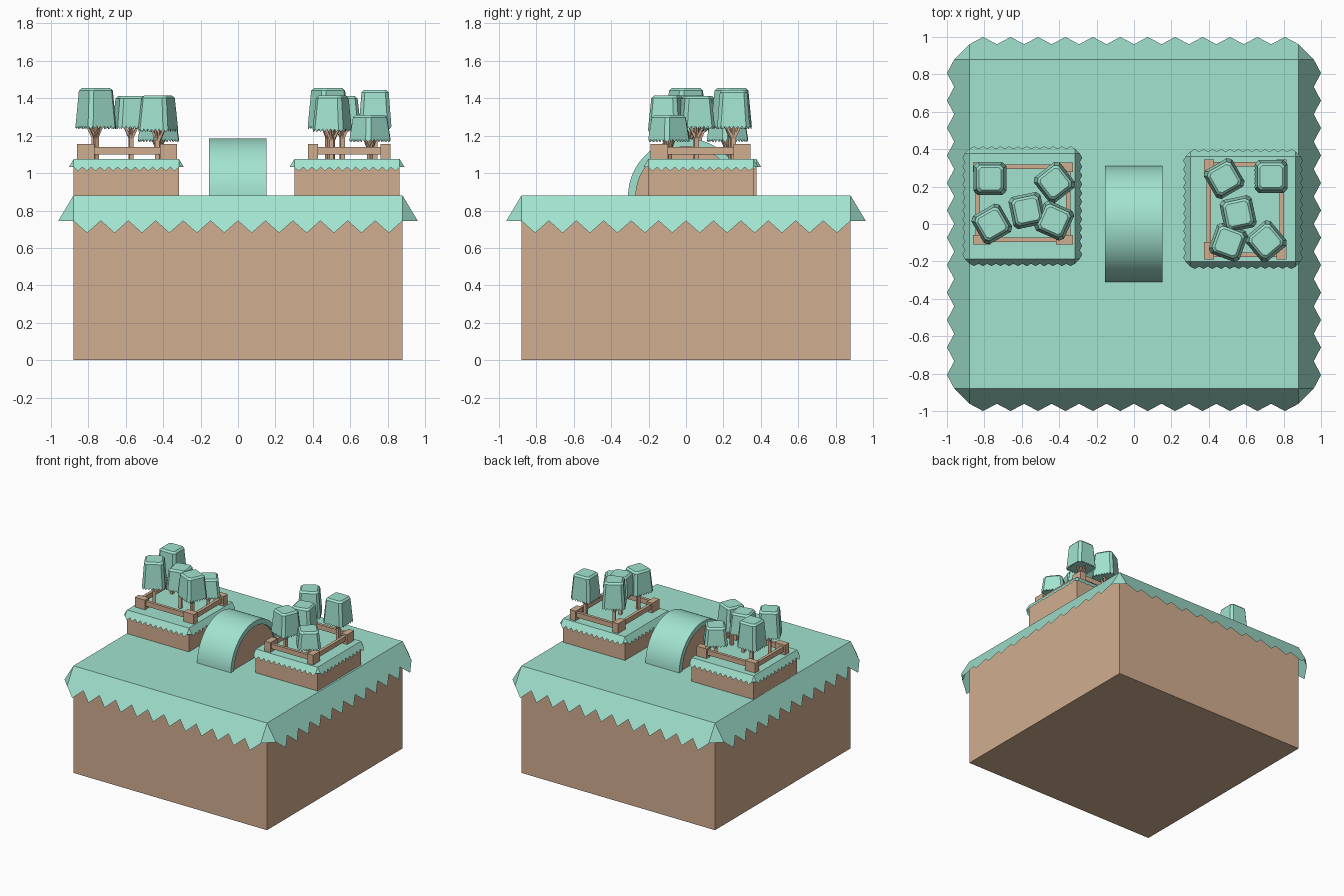
import bpy, bmesh, math
from mathutils import Matrix, Vector

if "Cube" in bpy.data.objects:
    bpy.data.objects.remove(bpy.data.objects["Cube"])


def material(name, col):
    m = bpy.data.materials.new(name)
    m.diffuse_color = col
    m.use_nodes = True
    m.node_tree.nodes["Principled BSDF"].inputs["Base Color"].default_value = m.diffuse_color
    return m


GRASS = material("grass", (0.36, 0.77, 0.63, 1))
EARTH = material("earth", (0.64, 0.42, 0.28, 1))


def finish(name, bm, mat, recalc=True):
    if recalc:
        bmesh.ops.recalc_face_normals(bm, faces=bm.faces)
    me = bpy.data.meshes.new(name)
    bm.to_mesh(me)
    bm.free()
    me.materials.append(mat)
    ob = bpy.data.objects.new(name, me)
    bpy.context.collection.objects.link(ob)
    return ob


def add_box(bm, lo, hi):
    lo, hi = Vector(lo), Vector(hi)
    m = Matrix.Translation((lo + hi) / 2) @ Matrix.Diagonal((*(hi - lo), 1))
    bmesh.ops.create_cube(bm, size=1, matrix=m)


def add_beam(bm, a, b, w):
    a, b = Vector(a), Vector(b)
    d = b - a
    m = (Matrix.Translation((a + b) / 2) @ d.to_track_quat('Z', 'Y').to_matrix().to_4x4()
         @ Matrix.Diagonal((w, w, d.length, 1)))
    bmesh.ops.create_cube(bm, size=1, matrix=m)


# Earth block with a zigzag grass cover flaring off the top edges
def block(name, cx, cy, top, s):
    h = 0.88
    bm = bmesh.new()
    add_box(bm, (cx - h * s, cy - h * s, top - h * s), (cx + h * s, cy + h * s, top - 0.01 * s))
    finish(name + "_earth", bm, EARTH)

    bm = bmesh.new()
    place = Matrix.Translation((cx, cy, top)) @ Matrix.Scale(s, 4)
    corners = [bm.verts.new(place @ Vector((x * h, y * h, 0)))
               for x, y in ((-1, -1), (1, -1), (1, 1), (-1, 1))]
    bm.faces.new(corners)
    hems, teeth = [], 12
    for side in range(4):
        rot = place @ Matrix.Rotation(side * math.pi / 2, 4, 'Z')
        hem = []
        for i in range(2 * teeth + 1):
            out, drop = ((0.081, 0.135), (0.12, 0.20))[i % 2]
            hem.append(bm.verts.new(rot @ Vector((-h + i * h / teeth, -h - out, -drop))))
        bm.faces.new([corners[(side + 1) % 4], corners[side]] + hem)
        hems.append(hem)
    for side in range(4):
        bm.faces.new((corners[side], hems[side - 1][-1], hems[side][0]))
    finish(name + "_grass", bm, GRASS)


# Low fence: four posts joined by single rails
def fence(name, cx, cy, hx, hy, px, py):
    bm = bmesh.new()
    z = 1.07
    for sx in (-1, 1):
        for sy in (-1, 1):
            x, y = cx + sx * (hx - px), cy + sy * (hy - py)
            add_box(bm, (x - px, y - py, z), (x + px, y + py, 1.155))
    for s in (-1, 1):
        x, y, t = cx + s * (hx - 0.025), cy + s * (hy - 0.025), 0.012
        add_box(bm, (cx - hx + px, y - t, 1.10), (cx + hx - px, y + t, 1.14))
        add_box(bm, (x - t, cy - hy + py, 1.10), (x + t, cy + hy - py, 1.14))
    finish(name, bm, EARTH)


# Tree: forked trunk under a tapered, chamfered crown with a ragged hem
def tree(name, x, y, angle, low, high):
    place = Matrix.Translation((x, y, 0)) @ Matrix.Rotation(math.radians(angle), 4, 'Z')
    bm = bmesh.new()
    fork = low - 0.06
    add_beam(bm, (0, 0, 1.07), (0, 0, low + 0.03), 0.024)
    for dx, dy in ((1, 0), (-1, 0), (0, 1), (0, -1)):
        add_beam(bm, (0, 0, fork), (dx * 0.04, dy * 0.04, low + 0.025), 0.012)
    bm.transform(place)
    finish(name + "_trunk", bm, EARTH)

    bm = bmesh.new()
    rings = []
    hem = low + 0.016
    for r, c, z in ((0.087, 0.02, hem), (0.073, 0.018, high - 0.014), (0.060, 0.014, high)):
        pts = []
        for k in range(4):
            rot = Matrix.Rotation(k * math.pi / 2, 4, 'Z')
            pts += [rot @ Vector((-r + c, -r, z)), rot @ Vector((r - c, -r, z))]
        rings.append([bm.verts.new(p) for p in pts])
    for a, b in zip(rings, rings[1:]):
        for i in range(8):
            j = (i + 1) % 8
            bm.faces.new((a[i], a[j], b[j], b[i]))
    bm.faces.new(rings[-1])
    bm.faces.new(rings[0][::-1])
    bmesh.ops.recalc_face_normals(bm, faces=bm.faces)
    base = [v.co.copy() for v in rings[0]]
    for i in range(8):
        p, q = base[i], base[(i + 1) % 8]
        n = 1 if i % 2 else 6
        for t in range(n):
            a, b = p.lerp(q, t / n), p.lerp(q, (t + 1) / n)
            tip = (a + b) / 2 * 1.01
            tip.z = low
            bm.faces.new([bm.verts.new(c) for c in (a, tip, b)])
    bm.transform(place)
    finish(name + "_crown", bm, GRASS, recalc=False)


# Arched mound: half-round profile (outer radius, optional inner) swept along x
def half_round(name, x0, x1, outer, inner, mat):
    n, z0 = 32, 0.875
    arc = [(math.cos(math.pi * i / n), math.sin(math.pi * i / n)) for i in range(n + 1)]
    pts = [(c * outer, s * outer) for c, s in arc]
    if inner:
        pts += [(c * inner, s * inner) for c, s in reversed(arc)]
    bm = bmesh.new()
    f = bm.faces.new([bm.verts.new((x0, y, z0 + z)) for y, z in pts])
    ext = bmesh.ops.extrude_face_region(bm, geom=[f], use_keep_orig=True)
    moved = [g for g in ext["geom"] if isinstance(g, bmesh.types.BMVert)]
    bmesh.ops.translate(bm, verts=moved, vec=(x1 - x0, 0, 0))
    ob = finish(name, bm, mat)
    bpy.ops.object.select_all(action='DESELECT')
    ob.select_set(True)
    bpy.context.view_layer.objects.active = ob
    bpy.ops.object.shade_smooth_by_angle(angle=math.radians(30))


block("ground", 0, 0, 0.88, 1.0)
block("left_planter", -0.597, 0.095, 1.075, 0.32)
block("right_planter", 0.583, 0.08, 1.075, 0.32)

half_round("mound_grass", -0.155, 0.152, 0.31, 0.268, GRASS)
half_round("mound_earth", -0.145, 0.142, 0.269, None, EARTH)

fence("left_fence", -0.593, 0.11, 0.267, 0.22, 0.046, 0.026)
fence("right_fence", 0.595, 0.078, 0.22, 0.267, 0.026, 0.046)

# Trees: x, y, turn, crown bottom, crown top
TREES = [
    (-0.770, 0.243, 0, 1.235, 1.455), (-0.425, 0.222, 38, 1.165, 1.32),
    (-0.760, 0.000, 30, 1.235, 1.455), (-0.572, 0.072, 12, 1.235, 1.412),
    (-0.427, 0.018, -24, 1.22, 1.415),
    (0.482, 0.243, 30, 1.235, 1.455), (0.733, 0.254, 0, 1.235, 1.445),
    (0.557, 0.055, 12, 1.235, 1.412), (0.504, -0.098, -20, 1.22, 1.415),
    (0.706, -0.092, 40, 1.165, 1.312),
]
for i, t in enumerate(TREES):
    tree(f"tree_{i + 1}", *t)
